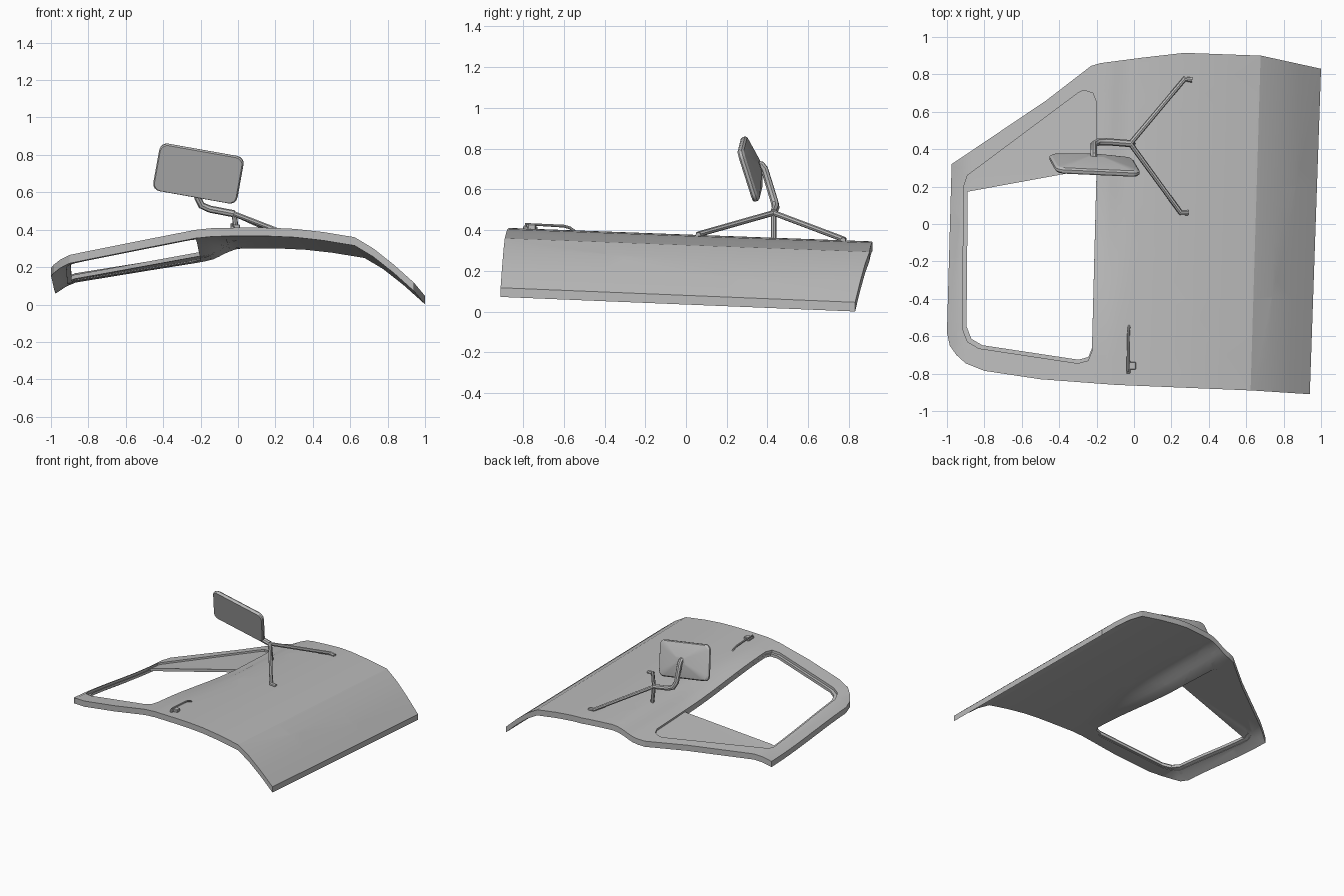
import bpy, bmesh, math
from mathutils import Vector

cube = bpy.data.objects.get("Cube")
if cube:
    bpy.data.objects.remove(cube)

grey = bpy.data.materials.new("plain_grey")
grey.use_nodes = True
grey.diffuse_color = (0.5, 0.5, 0.5, 1)
grey.node_tree.nodes["Principled BSDF"].inputs["Base Color"].default_value = (0.5, 0.5, 0.5, 1)


def finish(obj, angle=20):
    obj.data.materials.clear()
    obj.data.materials.append(grey)
    bpy.ops.object.select_all(action='DESELECT')
    obj.select_set(True)
    bpy.context.view_layer.objects.active = obj
    bpy.ops.object.shade_smooth_by_angle(angle=math.radians(angle))


def from_bmesh(name, bm, angle=20):
    bmesh.ops.recalc_face_normals(bm, faces=bm.faces)
    mesh = bpy.data.meshes.new(name)
    bm.to_mesh(mesh)
    bm.free()
    obj = bpy.data.objects.new(name, mesh)
    bpy.context.collection.objects.link(obj)
    finish(obj, angle)
    return obj


# Cross-section of the door skin
SHEAR, TILT = 0.03, 0.037
PROFILE = [(-0.99, 0.172), (-0.93, 0.214), (-0.88, 0.237), (-0.2, 0.368), (-0.1, 0.378),
           (0.1, 0.379), (0.2, 0.378), (0.33, 0.372), (0.48, 0.355), (0.65, 0.327),
           (0.75, 0.267), (0.86, 0.18), (0.975, 0.077)]


def smooth(t):
    t = min(1, max(0, t))
    return t * t * (3 - 2 * t)


def skin_height(x, y):
    u = x - SHEAR * y
    for (a, za), (b, zb) in zip(PROFILE, PROFILE[1:]):
        if u <= b or b == PROFILE[-1][0]:
            z = za + (zb - za) * (u - a) / (b - a)
            break
    # window frame sinks towards the back
    drop = 0.06 * smooth(-u / 0.2) * smooth(y + 0.7)
    return z - TILT * y - drop


def sheet(name, loops, lower, thick):
    """Flat outline with holes, draped over the skin and thickened."""
    bm = bmesh.new()
    for loop in loops:
        vs = [bm.verts.new((x, y, 0)) for x, y in loop]
        for a, b in zip(vs, vs[1:] + vs[:1]):
            bm.edges.new((a, b))
    bmesh.ops.triangle_fill(bm, edges=bm.edges[:], use_beauty=True, normal=(0, 0, 1))
    cuts = [((u, 0, 0), (1, -SHEAR, 0)) for u, _ in PROFILE]
    cuts += [((u / 100, 0, 0), (1, -SHEAR, 0)) for u in (-16, -13, -7, -4, 0)]
    cuts += [((0, y / 10, 0), (0, 1, 0)) for y in range(-8, 9)]
    for co, no in cuts:
        bmesh.ops.bisect_plane(bm, geom=bm.verts[:] + bm.edges[:] + bm.faces[:],
                               plane_co=co, plane_no=no, dist=1e-5)
    for v in bm.verts:
        v.co.z = skin_height(v.co.x, v.co.y) - lower
    ext = bmesh.ops.extrude_face_region(bm, geom=bm.faces[:], use_keep_orig=True)
    bmesh.ops.translate(bm, vec=(0, 0, -thick),
                        verts=[g for g in ext["geom"] if isinstance(g, bmesh.types.BMVert)])
    return from_bmesh(name, bm)


# Door skin with window opening
outline = [(-0.975, 0.32), (-0.47, 0.66), (-0.23, 0.845), (-0.18, 0.86), (0.05, 0.89),
           (0.27, 0.915), (0.68, 0.9), (1.0, 0.83), (0.94, -0.91), (0.63, -0.89),
           (-0.1, -0.86), (-0.5, -0.83), (-0.8, -0.785), (-0.9, -0.745), (-0.95, -0.7),
           (-0.985, -0.65), (-1.0, -0.58)]
opening = [(-0.91, 0.2), (-0.89, 0.26), (-0.3, 0.7), (-0.27, 0.715), (-0.22, 0.7), (-0.2, 0.65),
           (-0.2, 0.3), (-0.225, -0.68), (-0.245, -0.73), (-0.3, -0.745), (-0.83, -0.665),
           (-0.89, -0.63), (-0.917, -0.56)]
sheet("door_skin", [outline, opening], 0, 0.045)

# Stepped seal inside the opening
outer = [(-0.2 + (x + 0.2) * 1.01, y * 1.01) for x, y in opening]
inner = [(-0.2 + (x + 0.2) * 0.97, y * 0.97 - 0.003) for x, y in opening]
sheet("window_seal", [outer, inner], 0.02, 0.022)

# Fixed quarter panel behind the window
quarter = [(-0.905, 0.17), (-0.195, 0.3), (-0.195, 0.69), (-0.27, 0.71), (-0.3, 0.7), (-0.895, 0.26)]
sheet("quarter_panel", [quarter], 0.014, 0.022)


def tube(name, points, radius):
    curve = bpy.data.curves.new(name, 'CURVE')
    curve.dimensions = '3D'
    curve.bevel_depth = radius
    curve.bevel_resolution = 2
    curve.use_fill_caps = True
    spline = curve.splines.new('POLY')
    spline.points.add(len(points) - 1)
    for p, co in zip(spline.points, points):
        p.co = (*co, 1)
    obj = bpy.data.objects.new(name, curve)
    bpy.context.collection.objects.link(obj)
    bpy.ops.object.select_all(action='DESELECT')
    obj.select_set(True)
    bpy.context.view_layer.objects.active = obj
    bpy.ops.object.convert(target='MESH')
    finish(bpy.context.view_layer.objects.active, 35)


# Mirror bracket
hub = (-0.02, 0.43, 0.485)
tube("mirror_arm_back", [hub, (0.27, 0.775, 0.355), (0.31, 0.77, 0.35)], 0.014)
tube("mirror_arm_front", [hub, (0.25, 0.06, 0.38), (0.29, 0.06, 0.375)], 0.014)
tube("mirror_post", [hub, (-0.005, 0.43, 0.35)], 0.014)
tube("mirror_stalk", [hub, (-0.15, 0.44, 0.51), (-0.195, 0.437, 0.53), (-0.215, 0.425, 0.57),
                      (-0.215, 0.385, 0.7), (-0.215, 0.37, 0.72), (-0.215, 0.34, 0.725)], 0.019)

# Mirror head: rounded plate rising to a small flat at the back
bm = bmesh.new()
centre = Vector((-0.213, 0.3, 0.696))
right = Vector((0.45, -0.02, -0.08))
up = Vector((0.045, -0.08, 0.25))
back = up.cross(right).normalized()
if back.y < 0:
    back.negate()
rings = []
for size, depth in ((0.97, 0), (1, 0.008), (1, 0.022), (0.95, 0.032), (0.2, 0.07)):
    ring = []
    for k, (sx, sy) in enumerate(((1, 1), (-1, 1), (-1, -1), (1, -1))):
        for step in range(5):
            a = math.radians(90 * k + 22.5 * step)
            s = sx * 0.41 + 0.09 * math.cos(a)
            t = sy * 0.35 + 0.15 * math.sin(a)
            ring.append(bm.verts.new(centre + (right * s + up * t) * size + back * depth))
    rings.append(ring)
for r0, r1 in zip(rings, rings[1:]):
    for i in range(len(r0)):
        j = (i + 1) % len(r0)
        bm.faces.new((r0[i], r0[j], r1[j], r1[i]))
bm.faces.new(rings[0])
bm.faces.new(rings[-1])
from_bmesh("mirror_head", bm, 25)


def box(name, centre, size):
    bm = bmesh.new()
    bmesh.ops.create_cube(bm, size=1)
    for v in bm.verts:
        v.co = Vector(centre) + Vector(a * b for a, b in zip(v.co, size))
    bmesh.ops.bevel(bm, geom=bm.edges[:], offset=0.003, segments=1, affect='EDGES')
    from_bmesh(name, bm, 30)


# Door handle
tube("handle_bar", [(-0.033, -0.79, 0.4), (-0.033, -0.785, 0.43), (-0.03, -0.6, 0.42),
                    (-0.028, -0.57, 0.412), (-0.026, -0.54, 0.39)], 0.007)
box("handle_base", (-0.03, -0.765, 0.409), (0.02, 0.07, 0.02))
box("handle_latch", (-0.008, -0.757, 0.416), (0.036, 0.04, 0.024))
